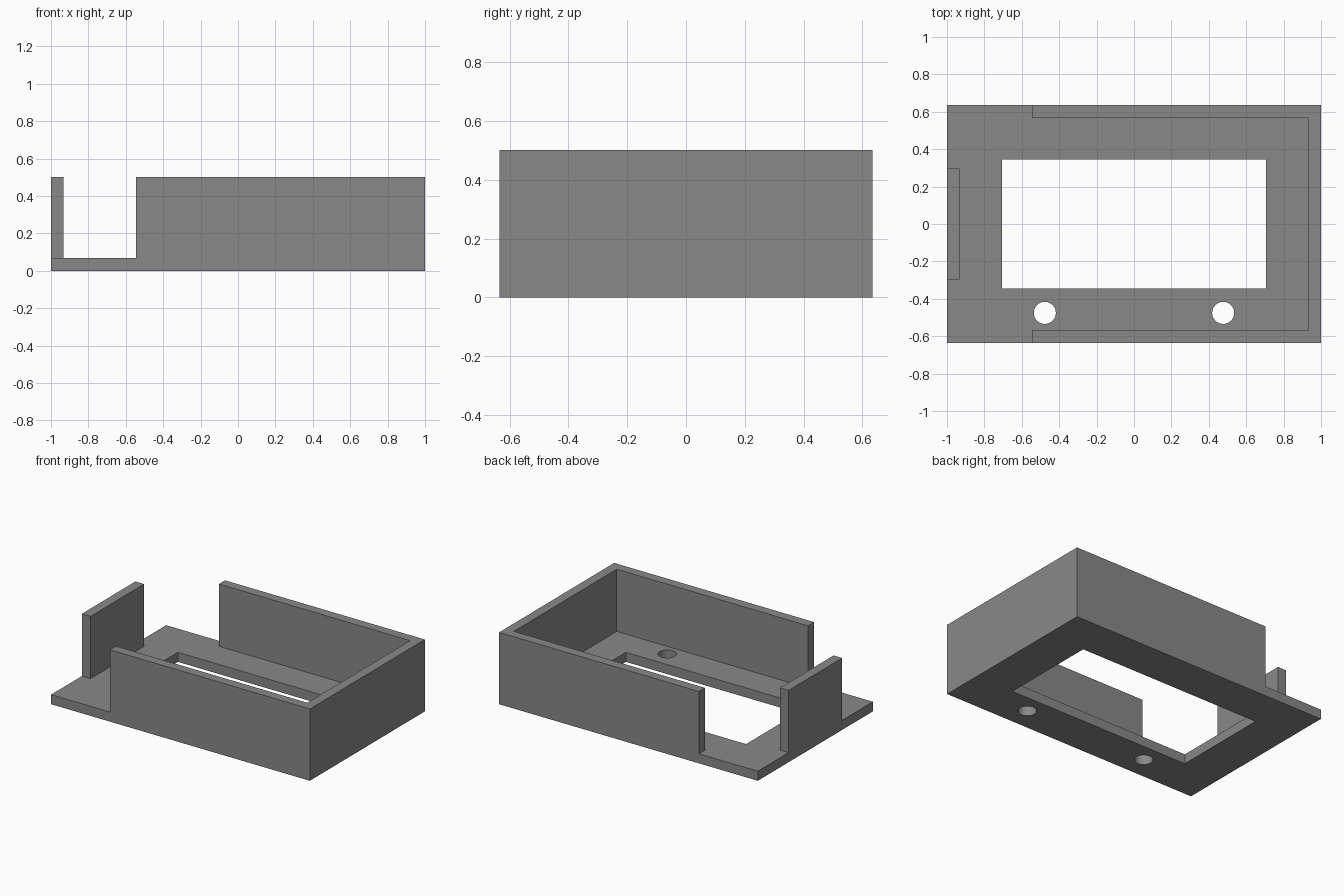
import bpy, bmesh, math

if "Cube" in bpy.data.objects:
    bpy.data.objects.remove(bpy.data.objects["Cube"])

LX, LY, H = 1.0, 0.635, 0.502      # half length, half width, height
T, FLOOR = 0.067, 0.067            # wall and floor thickness

grey = bpy.data.materials.new("plain grey")
grey.diffuse_color = (0.25, 0.25, 0.25, 1)
grey.use_nodes = True
grey.node_tree.nodes["Principled BSDF"].inputs["Base Color"].default_value = grey.diffuse_color


def box(name, x0, x1, y0, y1, z0, z1):
    bpy.ops.mesh.primitive_cube_add(size=1)
    ob = bpy.context.object
    ob.name = name
    for v in ob.data.vertices:
        v.co = ((x0, x1)[v.co.x > 0], (y0, y1)[v.co.y > 0], (z0, z1)[v.co.z > 0])
    return ob


def cut(target, cutter):
    m = target.modifiers.new("cut", 'BOOLEAN')
    m.operation, m.solver, m.object = 'DIFFERENCE', 'EXACT', cutter
    bpy.context.view_layer.objects.active = target
    bpy.ops.object.modifier_apply(modifier=m.name)
    bpy.data.objects.remove(cutter)


# Solid block that becomes the open tray
tray = box("tray", -LX, LX, -LY, LY, 0, H)
tray.data.materials.append(grey)

# Inner pocket, then the open corners either side of the end tab
cut(tray, box("pocket", -LX + T, LX - T, -LY + T, LY - T, FLOOR, 1))
for s in (-1, 1):
    y0, y1 = sorted((s * 0.296, s * 1))
    cut(tray, box("corner_opening", -2, -0.545, y0, y1, FLOOR, 1))

# Window in the floor
cut(tray, box("window", -0.706, 0.706, -0.345, 0.345, -1, 1))

# Two screw holes near the front
for s in (-1, 1):
    bpy.ops.mesh.primitive_cylinder_add(vertices=48, radius=0.059, depth=0.4,
                                        location=(s * 0.477, -0.475, 0))
    cut(tray, bpy.context.object)

# Merge leftover flat seams
bm = bmesh.new()
bm.from_mesh(tray.data)
bmesh.ops.remove_doubles(bm, verts=bm.verts, dist=1e-5)
bmesh.ops.dissolve_limit(bm, angle_limit=math.radians(1), verts=bm.verts, edges=bm.edges)
bm.to_mesh(tray.data)
bm.free()

# Smooth hole walls, crisp edges elsewhere
bpy.context.view_layer.objects.active = tray
tray.select_set(True)
bpy.ops.object.shade_smooth_by_angle(angle=math.radians(30))
